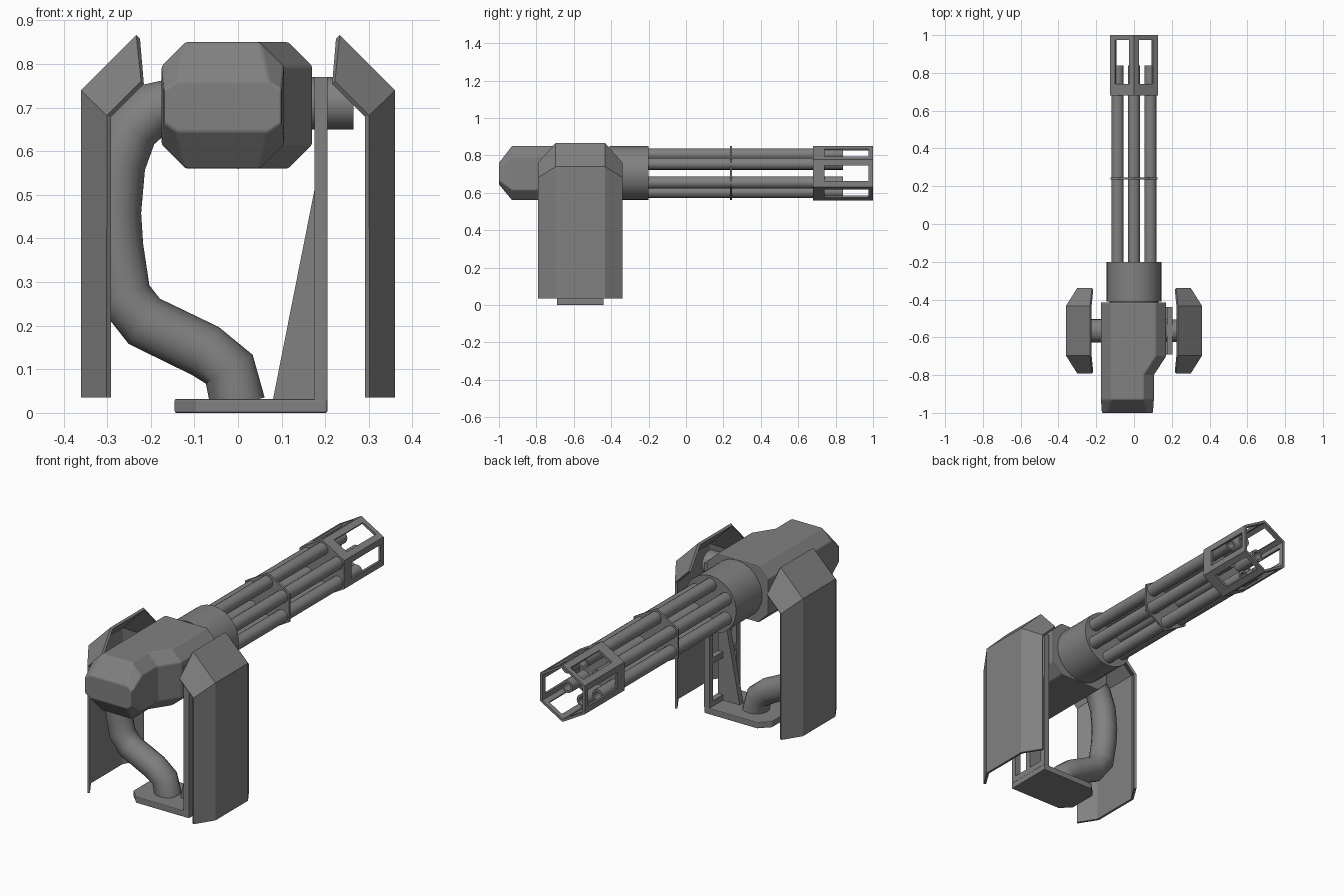
import bpy, bmesh, math
from mathutils import Vector, Matrix

if "Cube" in bpy.data.objects:
    bpy.data.objects.remove(bpy.data.objects["Cube"])

grey = bpy.data.materials.new("gunmetal_grey")
grey.diffuse_color = (0.22, 0.22, 0.22, 1)
grey.use_nodes = True
grey.node_tree.nodes["Principled BSDF"].inputs["Base Color"].default_value = grey.diffuse_color
ZC, YC = 0.705, -0.565      # barrel axis height, mount centre


def finish(name, bm, smooth=False, bevel=0, solid=0):
    bmesh.ops.remove_doubles(bm, verts=bm.verts, dist=1e-5)
    bmesh.ops.recalc_face_normals(bm, faces=bm.faces)
    me = bpy.data.meshes.new(name)
    bm.to_mesh(me)
    bm.free()
    me.materials.append(grey)
    ob = bpy.data.objects.new(name, me)
    bpy.context.collection.objects.link(ob)
    if solid:
        m = ob.modifiers.new("shell", 'SOLIDIFY')
        m.thickness, m.offset, m.use_even_offset = solid, 0, True
    if bevel:
        m = ob.modifiers.new("bevel", 'BEVEL')
        m.width, m.segments, m.limit_method = bevel, 2, 'ANGLE'
    if smooth:
        bpy.ops.object.select_all(action='DESELECT')
        ob.select_set(True)
        bpy.context.view_layer.objects.active = ob
        bpy.ops.object.shade_smooth_by_angle(angle=math.radians(35))
    return ob


def loft(name, rings, **kw):
    """Skin closed rings of points and cap both ends."""
    bm = bmesh.new()
    vs = [[bm.verts.new(p) for p in r] for r in rings]
    n = len(vs[0])
    for a, b in zip(vs, vs[1:]):
        for i in range(n):
            bm.faces.new((a[i], a[(i + 1) % n], b[(i + 1) % n], b[i]))
    bm.faces.new(vs[0])
    bm.faces.new(vs[-1])
    return finish(name, bm, **kw)


def circle_y(r, y, n, x=0, z=ZC):
    """Ring around the y axis with a vertex at the top."""
    return [(x + r * math.sin(2 * math.pi * i / n), y,
             z + r * math.cos(2 * math.pi * i / n)) for i in range(n)]


def box(bm, x0, x1, y0, y1, z0, z1):
    m = Matrix.Translation(((x0 + x1) / 2, (y0 + y1) / 2, (z0 + z1) / 2)) \
        @ Matrix.Diagonal((x1 - x0, y1 - y0, z1 - z0, 1))
    bmesh.ops.create_cube(bm, size=1, matrix=m)


# Housing: chamfered sections lofted along y
def section(y, x0, x1, z0, z1, cx, cz):
    return [(x0 + cx, y, z0), (x1 - cx, y, z0), (x1, y, z0 + cz), (x1, y, z1 - cz),
            (x1 - cx, y, z1), (x0 + cx, y, z1), (x0, y, z1 - cz), (x0, y, z0 + cz)]


loft("housing", [section(-1.0, -0.17, 0.10, 0.645, 0.76, 0.03, 0.02),
                 section(-0.93, -0.175, 0.105, 0.56, 0.85, 0.055, 0.055),
                 section(-0.80, -0.175, 0.105, 0.56, 0.85, 0.055, 0.055),
                 section(-0.70, -0.175, 0.17, 0.56, 0.85, 0.055, 0.055),
                 section(-0.415, -0.175, 0.17, 0.56, 0.85, 0.055, 0.055)], bevel=0.005)

# Rotor collar and neck
loft("rotor_collar", [circle_y(0.145, -0.41, 24), circle_y(0.145, -0.20, 24)], smooth=True)
loft("rotor_neck", [circle_y(0.13, -0.43, 24), circle_y(0.13, -0.40, 24)], smooth=True)

# Six barrels with bored muzzles
for k in range(6):
    a = math.pi / 3 * k
    cx, cz = 0.1 * math.sin(a), ZC + 0.1 * math.cos(a)
    loft(f"barrel_{k + 1}", [circle_y(r, y, 16, cx, cz) for r, y in
         ((0.032, -0.22), (0.032, 0.84), (0.02, 0.84), (0.02, 0.76))], smooth=True)

# Hexagonal spacer plate
loft("barrel_spacer", [circle_y(0.145, 0.235, 6), circle_y(0.145, 0.245, 6)])

# Muzzle cage: hexagonal sleeve with a window in each side
bm = bmesh.new()
hexa = [Vector(p) for p in circle_y(0.139, 0, 6)]
us, ys = (0, 0.2, 0.8, 1), (0.68, 0.74, 0.975, 1.0)
for k in range(6):
    p, q = hexa[k], hexa[(k + 1) % 6]
    for i in range(3):
        for j in range(3):
            if (i, j) != (1, 1):
                bm.faces.new([bm.verts.new(p.lerp(q, us[i + a]) + Vector((0, ys[j + b], 0)))
                              for a, b in ((0, 0), (1, 0), (1, 1), (0, 1))])
finish("muzzle_cage", bm, solid=0.012)
loft("cage_back_plate", [circle_y(0.138, 0.685, 6), circle_y(0.138, 0.70, 6)])

# Feed tube swept through points in the xz plane
path = [(-0.14, 0.705), (-0.195, 0.695), (-0.245, 0.65), (-0.275, 0.57), (-0.285, 0.46),
        (-0.28, 0.38), (-0.262, 0.27), (-0.215, 0.21), (-0.075, 0.142), (-0.02, 0.10), (0, 0.02)]
rings = []
for i, (x, z) in enumerate(path):
    a, b = path[max(i - 1, 0)], path[min(i + 1, len(path) - 1)]
    t = Vector((b[0] - a[0], 0, b[1] - a[1])).normalized()
    side = Vector((t.z, 0, -t.x))
    rings.append([Vector((x, YC, z)) + 0.063 * (side * math.cos(w) + Vector((0, math.sin(w), 0)))
                  for w in (2 * math.pi * j / 16 for j in range(16))])
loft("feed_tube", rings, smooth=True)

# Base plate with two clipped corners
plan = [(-0.145, -0.64), (-0.095, -0.69), (0.205, -0.69), (0.205, -0.44), (-0.095, -0.44), (-0.145, -0.49)]
loft("base_plate", [[(x, y, z) for x, y in plan] for z in (0, 0.032)], bevel=0.004)

# Upright frame: posts, crossbars and head
bm = bmesh.new()
for y in (-0.69, YC - 0.015, -0.47):
    box(bm, 0.175, 0.205, y, y + 0.03, 0.03, 0.62)
for z0, z1 in ((0.03, 0.06), (0.25, 0.28), (0.60, 0.77)):
    box(bm, 0.175, 0.205, -0.69, -0.44, z0, z1)
finish("upright_frame", bm)

# Gusset rib
rib = [(0.08, 0.03), (0.18, 0.03), (0.18, 0.53), (0.175, 0.51)]
loft("gusset", [[(x, y, z) for x, z in rib] for y in (YC - 0.015, YC + 0.015)])

# Axle stub
loft("axle", [[(x, YC + 0.06 * math.cos(math.pi * i / 8), 0.71 + 0.06 * math.sin(math.pi * i / 8))
               for i in range(16)] for x in (0.15, 0.265)], smooth=True)

# Side shields: folded shells, mirrored
outer = [(0.354, 0.035), (0.354, 0.737), (0.229, 0.862)]
edge = [(0.296, 0.035), (0.296, 0.68), (0.219, 0.757)]
for s, label in ((1, "right"), (-1, "left")):
    bm = bmesh.new()
    rows = [[bm.verts.new((s * x, y, z)) for (x, z), y in
             ((e, -0.787), (o, -0.695), (o, -0.435), (e, -0.343))] for o, e in zip(outer, edge)]
    for a, b in zip(rows, rows[1:]):
        for i in range(3):
            bm.faces.new((a[i], a[i + 1], b[i + 1], b[i]))
    finish(f"{label}_shield", bm, solid=0.012)
